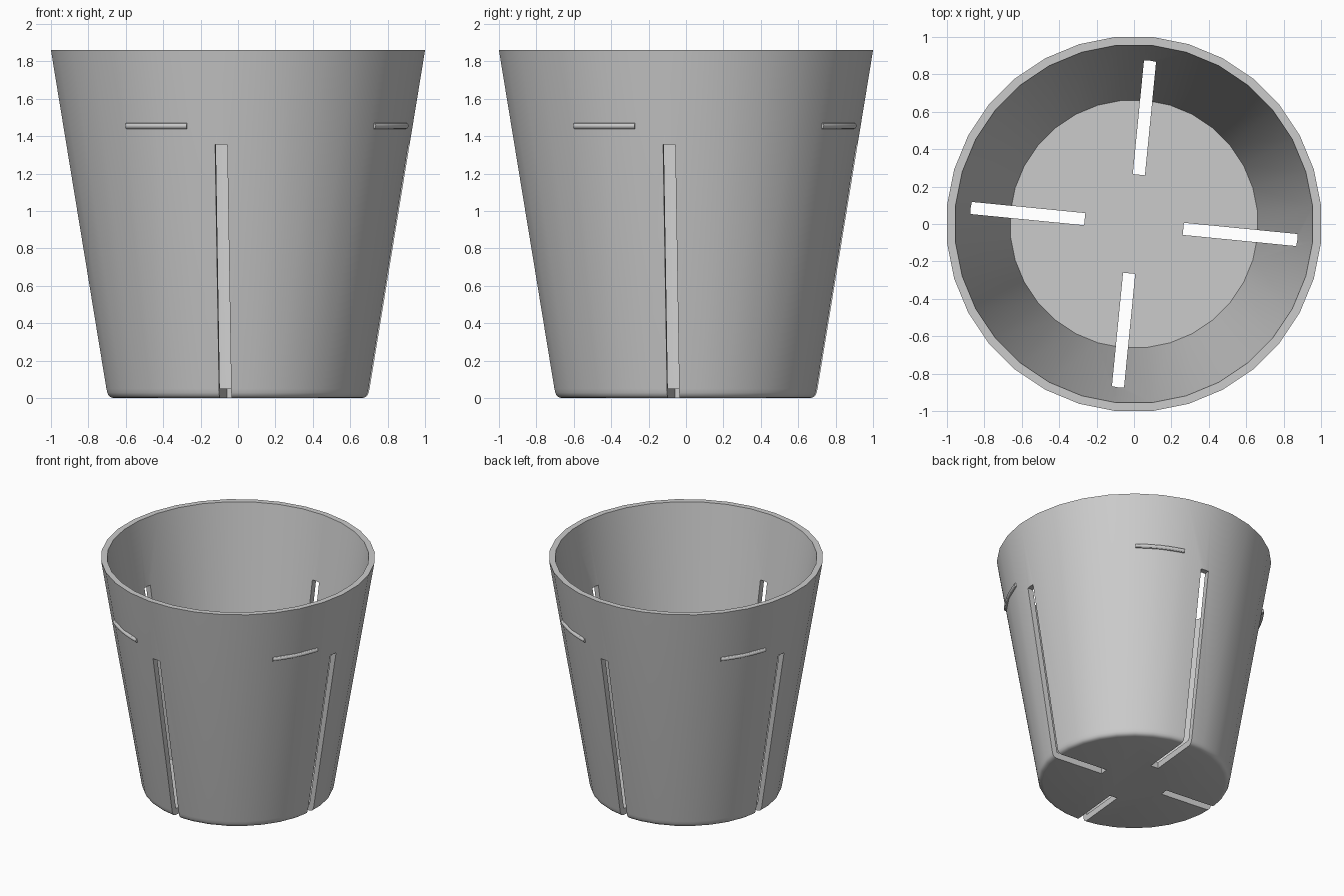
import bpy, bmesh, math
from mathutils import Matrix, Vector

if "Cube" in bpy.data.objects:
    bpy.data.objects.remove(bpy.data.objects["Cube"])

SIDES = 32
STEP = 2 * math.pi / SIDES
TURN = -STEP / 2          # slots sit on the polygon corners

grey = bpy.data.materials.new("plain grey")
grey.diffuse_color = (0.6, 0.6, 0.6, 1)
grey.use_nodes = True
grey.node_tree.nodes["Principled BSDF"].inputs["Base Color"].default_value = grey.diffuse_color


def make_object(name, bm):
    bmesh.ops.recalc_face_normals(bm, faces=bm.faces[:])
    mesh = bpy.data.meshes.new(name)
    bm.to_mesh(mesh)
    bm.free()
    ob = bpy.data.objects.new(name, mesh)
    bpy.context.collection.objects.link(ob)
    mesh.materials.append(grey)
    return ob


def smooth(ob):
    bpy.ops.object.select_all(action='DESELECT')
    ob.select_set(True)
    bpy.context.view_layer.objects.active = ob
    bpy.ops.object.shade_smooth_by_angle(angle=math.radians(30))


# Tapered cup: outer wall with rounded foot, rim, inner wall, floor
profile = [(0.667, 0.0), (0.683, 0.004), (0.695, 0.013), (0.702, 0.028),
           (0.707, 0.05), (1.005, 1.86), (0.96, 1.86), (0.664, 0.05)]
bm = bmesh.new()
rings = [[bm.verts.new((r * math.cos(TURN + i * STEP), r * math.sin(TURN + i * STEP), z))
          for i in range(SIDES)] for r, z in profile]
for a, b in zip(rings, rings[1:]):
    for i in range(SIDES):
        j = (i + 1) % SIDES
        bm.faces.new((a[i], a[j], b[j], b[i]))
bm.faces.new(rings[0][::-1])
bm.faces.new(rings[-1])
cup = make_object("cup", bm)

# Four slots running from the floor up the wall
bm = bmesh.new()
for k in range(4):
    m = (Matrix.Rotation(TURN + k * math.pi / 2, 4, 'Z')
         @ Matrix.Translation((0.7325, 0, 0.6275))
         @ Matrix.Diagonal((0.935, 0.065, 1.455, 1)))
    bmesh.ops.create_cube(bm, size=1, matrix=m)
cutter = make_object("slot_cutter", bm)
cutter.hide_render = True
mod = cup.modifiers.new("slots", 'BOOLEAN')
mod.operation = 'DIFFERENCE'
mod.solver = 'EXACT'
mod.object = cutter
bpy.context.view_layer.objects.active = cup
cup.select_set(True)
bpy.ops.object.modifier_apply(modifier=mod.name)
bpy.data.objects.remove(cutter)
smooth(cup)

# Four short curved ridges on the outside wall
for k in range(4):
    bm = bmesh.new()
    start = TURN - STEP + k * math.pi / 2
    loops = []
    for s in range(7):
        a = start - s / 6 * 2 * STEP
        out = Vector((math.cos(a), math.sin(a), 0))
        loops.append([bm.verts.new(out * (0.937 + 0.016 * math.cos(t)) +
                                   Vector((0, 0, 1.455 + 0.016 * math.sin(t))))
                      for t in (i * math.pi / 6 for i in range(12))])
    for a, b in zip(loops, loops[1:]):
        for i in range(12):
            j = (i + 1) % 12
            bm.faces.new((a[i], a[j], b[j], b[i]))
    bm.faces.new(loops[0])
    bm.faces.new(loops[-1])
    smooth(make_object(f"ridge_{k + 1}", bm))
